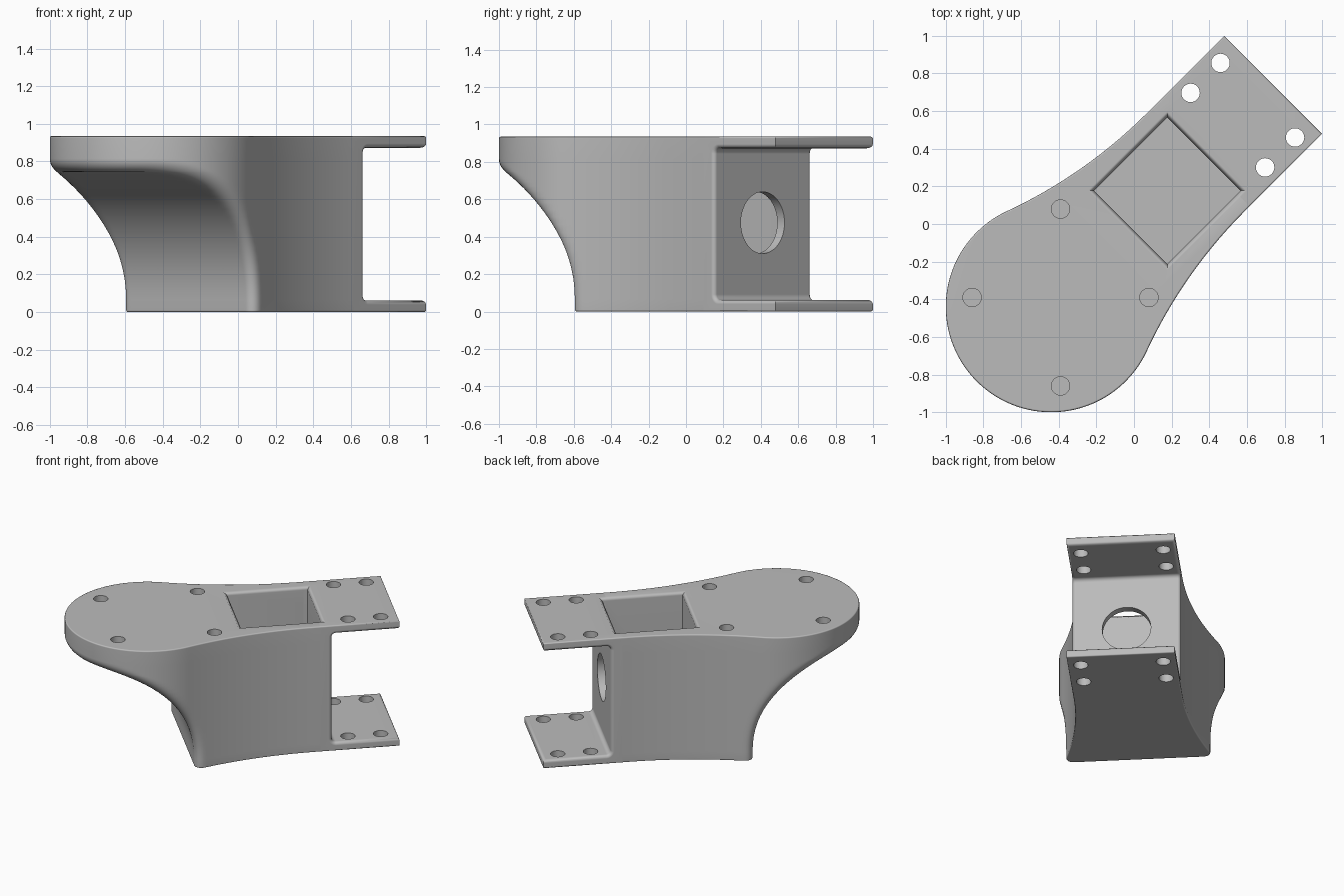
import bpy, bmesh
from math import sin, cos, pi, hypot, atan2, radians, asin
from mathutils import Matrix

cube = bpy.data.objects.get("Cube")
if cube:
    bpy.data.objects.remove(cube, do_unlink=True)

# Everything is built along its symmetry axis u (= x), then turned by 45 degrees
TURN = Matrix.Rotation(radians(45), 4, 'Z')
H = 0.935                          # total height
PLATE = 0.062                      # mounting plate thickness
HALF, END, SEAM = 0.368, 1.045, 0.5
DISC_U, DISC_R = -0.622, 0.56      # round head
NECK_R, NECK_U = 2.6, 0.465        # concave neck arc
CUT_U, CUT_Z, CUT_R = -1.06, 0.065, 0.68   # sweep under the head
FILLET = 0.07

grey = bpy.data.materials.new("plain grey")
grey.use_nodes = True
grey.diffuse_color = (0.5, 0.5, 0.5, 1)
grey.node_tree.nodes["Principled BSDF"].inputs["Base Color"].default_value = (0.5, 0.5, 0.5, 1)


def make_object(name, bm):
    bmesh.ops.recalc_face_normals(bm, faces=bm.faces)
    bm.transform(TURN)
    mesh = bpy.data.meshes.new(name)
    bm.to_mesh(mesh)
    bm.free()
    mesh.materials.append(grey)
    ob = bpy.data.objects.new(name, mesh)
    bpy.context.collection.objects.link(ob)
    return ob


def loft(bm, rings):
    """Skin a list of closed rings and cap both ends."""
    rows = [[bm.verts.new(p) for p in ring] for ring in rings]
    n = len(rows[0])
    for a, b in zip(rows, rows[1:]):
        for i in range(n):
            j = (i + 1) % n
            bm.faces.new((a[i], a[j], b[j], b[i]))
    bm.faces.new(rows[0][::-1])
    bm.faces.new(rows[-1])
    bmesh.ops.recalc_face_normals(bm, faces=bm.faces)


def bevel(bm, test, width, segments):
    edges = [e for e in bm.edges if test(*[v.co for v in e.verts])]
    bmesh.ops.bevel(bm, geom=edges, offset=width, segments=segments, profile=0.5,
                    affect='EDGES', clamp_overlap=True)


def rim_edge(a, b):
    """Top and bottom outline edges, without the hidden seam."""
    level = abs(a.z - b.z) < 1e-5 and (a.z < 1e-5 or a.z > H - 1e-5)
    return level and not (abs(a.x - SEAM) < 1e-5 and abs(b.x - SEAM) < 1e-5)


# Head and neck outline
neck_v = HALF + NECK_R
tangent = atan2(neck_v, NECK_U - DISC_U)
NECK_CU = DISC_U + (neck_v / sin(tangent)) * cos(tangent)
# neck centre sits so that both arcs touch
reach = NECK_R + DISC_R
tangent = asin(neck_v / reach)
NECK_CU = DISC_U + reach * cos(tangent)


def half_outline():
    pts = [(SEAM, HALF)]
    steps = 40
    for i in range(steps):
        a = -pi / 2 - (pi / 2 - tangent) * i / steps
        pts.append((NECK_CU + NECK_R * cos(a), neck_v + NECK_R * sin(a)))
    steps = 56
    for i in range(steps + 1):
        a = tangent + (pi - tangent) * i / steps
        pts.append((DISC_U + DISC_R * cos(a), DISC_R * sin(a)))
    return pts


half = half_outline()
outline = half + [(u, -v) for u, v in half[-2::-1]]


def solid_distance(u, v, z):
    """Outline and under-sweep, blended with a rounded edge."""
    v = abs(v)
    if atan2(v, u - DISC_U) > tangent:
        wall = hypot(u - DISC_U, v) - DISC_R
    else:
        wall = NECK_R - hypot(u - NECK_CU, v - neck_v)
    sweep = CUT_R - hypot(max(u - CUT_U, 0), max(z - CUT_Z, 0))
    a, b = wall + FILLET, sweep + FILLET
    return min(max(a, b), 0) + hypot(max(a, 0), max(b, 0)) - FILLET


def body_ring(z):
    cu = 0.1
    ring = []
    for u, v in outline:
        lo, hi = 0.0, 1.0
        if u > 0.3 or solid_distance(u, v, z) < 1e-5:
            lo = 1.0
        else:
            for _ in range(30):
                mid = (lo + hi) / 2
                if solid_distance(cu + (u - cu) * mid, v * mid, z) < 0:
                    lo = mid
                else:
                    hi = mid
        ring.append((cu + (u - cu) * lo, v * lo, z))
    return ring


levels = [0] + [CUT_Z + CUT_R * sin(pi / 2 * i / 20) for i in range(20)]
top_cut = CUT_Z + CUT_R + 0.0002
levels += [top_cut + FILLET * (1 - cos(pi / 2 * i / 7)) for i in range(8)] + [H]
bm = bmesh.new()
loft(bm, [body_ring(z) for z in levels])
bevel(bm, rim_edge, 0.009, 2)
body = make_object("body", bm)

# Fork: back wall with an upper and a lower mounting plate
WALL, R = 0.58, 0.03
corner = [(WALL + R - R * sin(a), PLATE + R - R * cos(a))
          for a in (pi / 2 * i / 6 for i in range(7))]
lower = [(SEAM, 0), (END, 0), (END, PLATE)] + corner
profile = lower + [(u, H - z) for u, z in reversed(lower)]
bm = bmesh.new()
loft(bm, [[(u, v, z) for u, z in profile] for v in (-HALF, HALF)])


def slot_edge(a, b):
    inner = all(PLATE - 1e-4 < p.z < H - PLATE + 1e-4 for p in (a, b))
    along = abs(a.y - b.y) < 1e-5
    tip = abs(a.x - END) < 1e-5 and abs(b.x - END) < 1e-5
    return inner and (along or tip)


bevel(bm, slot_edge, 0.022, 4)
bevel(bm, rim_edge, 0.009, 2)
fork = make_object("mounting_fork", bm)

# Cutter: square pocket with a chamfered mouth
bm = bmesh.new()
loft(bm, [[(0.25 + sx * s, sy * s, z) for sx, sy in ((-1, -1), (1, -1), (1, 1), (-1, 1))]
          for z, s in ((PLATE, 0.275), (H - 0.023, 0.275), (H + 0.023, 0.321))])
pocket = make_object("pocket_cutter", bm)


def cylinder(bm, radius, depth, matrix, sides):
    bmesh.ops.create_cone(bm, cap_ends=True, segments=sides, radius1=radius,
                          radius2=radius, depth=depth, matrix=matrix)


# Cutter: round opening through the back wall
bm = bmesh.new()
cylinder(bm, 0.165, 0.3, Matrix.Translation((0.55, 0, 0.475)) @ Matrix.Rotation(pi / 2, 4, 'Y'), 64)
opening = make_object("opening_cutter", bm)

# Cutter: screw holes, through the plates and blind in the head
bm = bmesh.new()
for side in (-1, 1):
    for u in (0.705, 0.93):
        cylinder(bm, 0.049, 1.4, Matrix.Translation((u, side * 0.28, H / 2)), 32)
    for du in (-1, 1):
        cylinder(bm, 0.049, 0.24, Matrix.Translation((-0.552 + du * 0.332, side * 0.332, H)), 32)
screws = make_object("screw_cutter", bm)

# Cut, shade and finish
for ob in (body, fork):
    for cutter in (pocket, opening, screws):
        mod = ob.modifiers.new("cut", 'BOOLEAN')
        mod.operation = 'DIFFERENCE'
        mod.solver = 'EXACT'
        mod.object = cutter
    bpy.ops.object.select_all(action='DESELECT')
    ob.select_set(True)
    bpy.context.view_layer.objects.active = ob
    for mod in list(ob.modifiers):
        bpy.ops.object.modifier_apply(modifier=mod.name)
    bpy.ops.object.shade_smooth_by_angle(angle=radians(48))
    weighted = ob.modifiers.new("even_shading", 'WEIGHTED_NORMAL')
    weighted.keep_sharp = True
for cutter in (pocket, opening, screws):
    bpy.data.objects.remove(cutter, do_unlink=True)
